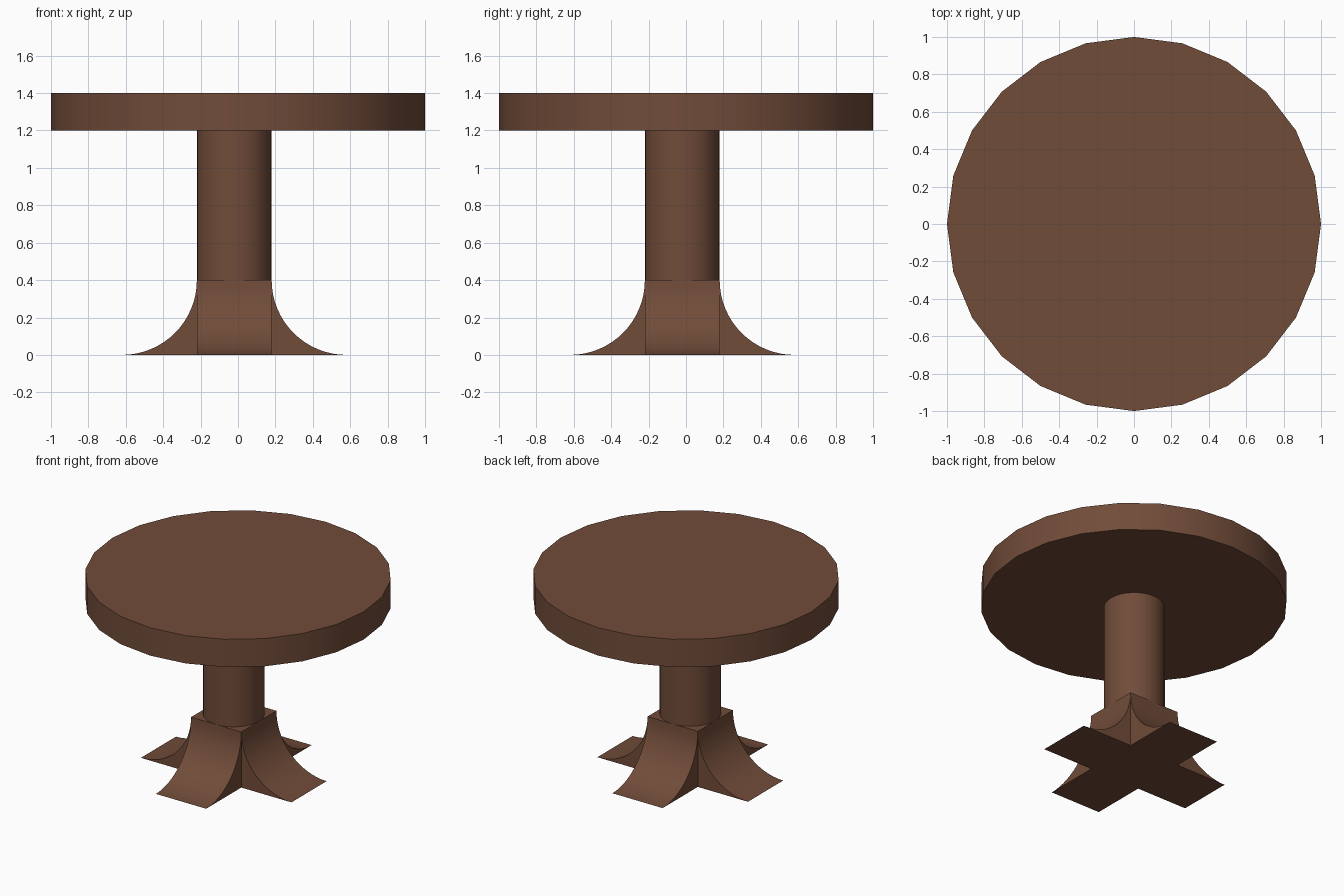
import bpy, bmesh, math
from mathutils import Matrix, Vector

if "Cube" in bpy.data.objects:
    bpy.data.objects.remove(bpy.data.objects["Cube"])

OFF = -0.02          # pedestal sits slightly off the centre of the top
HALF, REACH, RISE = 0.2, 0.6, 0.4

wood = bpy.data.materials.new("dark_brown_wood")
wood.diffuse_color = (0.165, 0.072, 0.041, 1)
wood.use_nodes = True
wood.node_tree.nodes["Principled BSDF"].inputs["Base Color"].default_value = wood.diffuse_color


def finish(obj, name):
    obj.name = name
    obj.data.name = name
    obj.data.materials.append(wood)
    bpy.ops.object.select_all(action='DESELECT')
    obj.select_set(True)
    bpy.context.view_layer.objects.active = obj
    bpy.ops.object.shade_smooth_by_angle(angle=math.radians(30))


def cylinder(name, sides, radius, z0, z1, x, y):
    bpy.ops.mesh.primitive_cylinder_add(vertices=sides, radius=radius, depth=z1 - z0,
                                        location=(x, y, (z0 + z1) / 2))
    finish(bpy.context.object, name)


# Round top and column
cylinder("table_top", 24, 1.0, 1.2, 1.4, 0, 0)
cylinder("column", 32, 0.2, RISE, 1.2, OFF, OFF)

# Cross-shaped base: four feet with a concave quarter-circle sweep
bm = bmesh.new()
STEPS = 16
arc = []
for i in range(STEPS + 1):
    a = math.pi / 2 * i / STEPS
    arc.append((REACH - (REACH - HALF) * math.cos(a), RISE - RISE * math.sin(a)))

for k in range(4):
    rot = Matrix.Rotation(k * math.pi / 2, 3, 'Z')
    sides = [[bm.verts.new(rot @ Vector((x, y, z))) for x, z in arc + [(HALF, 0)]]
             for y in (-HALF, HALF)]
    left, right = sides
    bm.faces.new(left)
    bm.faces.new(right)
    for i in range(STEPS + 1):      # curved upper face, then the flat sole
        bm.faces.new((left[i], left[i + 1], right[i + 1], right[i]))

# Square top and sole of the middle block
for z in (0, RISE):
    bm.faces.new([bm.verts.new((sx * HALF, sy * HALF, z))
                  for sx, sy in ((-1, -1), (1, -1), (1, 1), (-1, 1))])

bmesh.ops.remove_doubles(bm, verts=bm.verts, dist=1e-5)
bmesh.ops.recalc_face_normals(bm, faces=bm.faces)
mesh = bpy.data.meshes.new("cross_base")
bm.to_mesh(mesh)
bm.free()
base = bpy.data.objects.new("cross_base", mesh)
base.location = (OFF, OFF, 0)
bpy.context.collection.objects.link(base)
finish(base, "cross_base")
